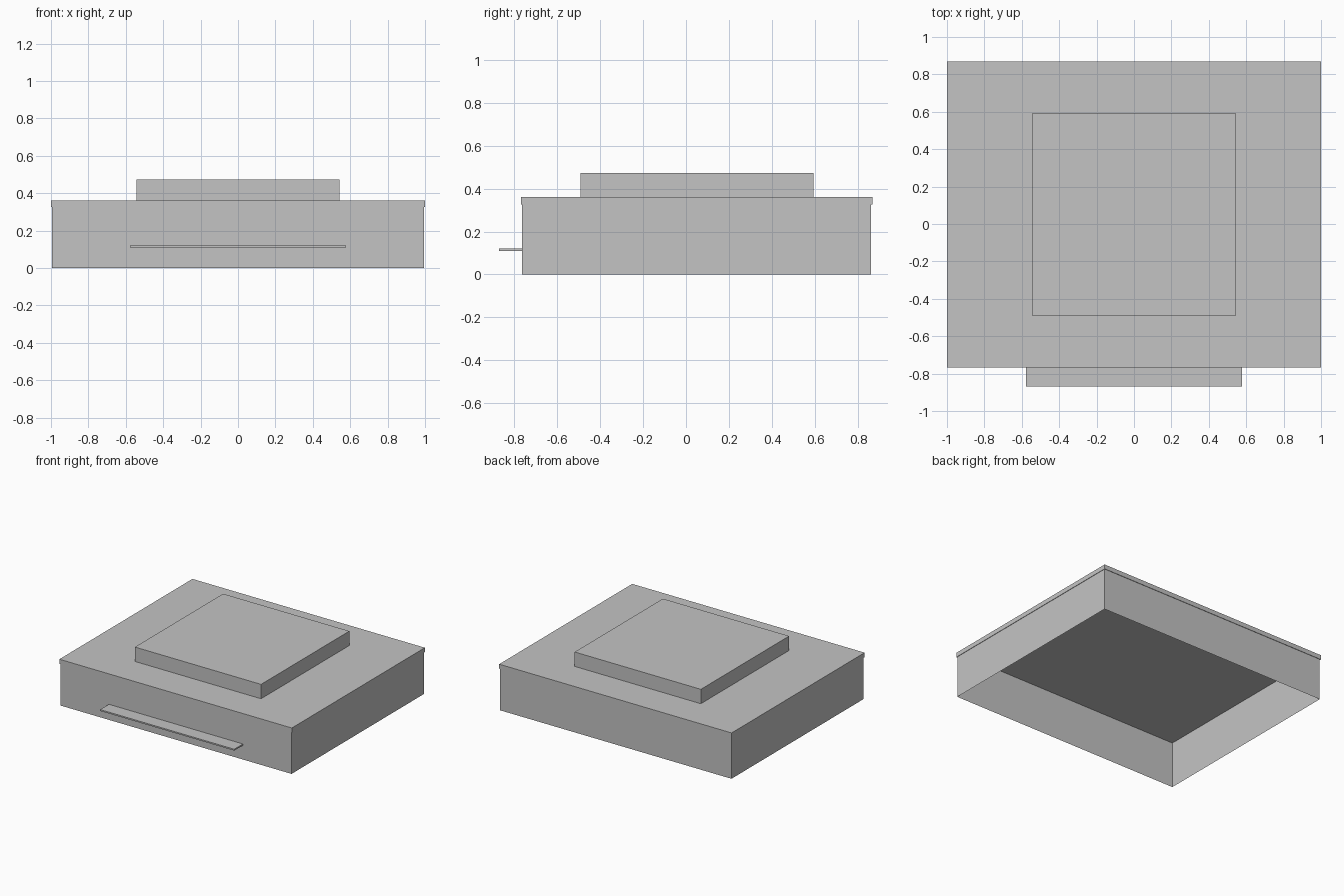
import bpy
import bmesh
from mathutils import Matrix, Vector

old = bpy.data.objects.get("Cube")
if old:
    bpy.data.objects.remove(old, do_unlink=True)

GREY = (0.55, 0.55, 0.55, 1.0)
grey = bpy.data.materials.new("plain grey")
grey.use_nodes = True
grey.diffuse_color = GREY
grey.node_tree.nodes["Principled BSDF"].inputs["Base Color"].default_value = GREY


def block(name, low, high, open_top=False, open_bottom=False, rim=0):
    """Flat-sided box; ends may be open, or the bottom reduced to a narrow rim."""
    low, high = Vector(low), Vector(high)
    bm = bmesh.new()
    bmesh.ops.create_cube(bm, size=1, matrix=Matrix.LocRotScale(
        (low + high) / 2, None, high - low))
    bm.normal_update()
    top = [f for f in bm.faces if f.normal.z > 0.5]
    bottom = [f for f in bm.faces if f.normal.z < -0.5]
    if rim:
        bmesh.ops.inset_region(bm, faces=bottom, thickness=rim)
    unwanted = (top if open_top else []) + (bottom if open_bottom else [])
    if unwanted:
        bmesh.ops.delete(bm, geom=unwanted, context='FACES')
    mesh = bpy.data.meshes.new(name)
    bm.to_mesh(mesh)
    bm.free()
    mesh.materials.append(grey)
    obj = bpy.data.objects.new(name, mesh)
    bpy.context.collection.objects.link(obj)
    return obj


# Thin walls, hollow underneath
block("body_walls", (-0.995, -0.763, 0), (0.995, 0.862, 0.36),
      open_top=True, open_bottom=True)

# Cover with a slightly overhanging lip
block("lid", (-1, -0.767, 0.325), (1, 0.868, 0.36), open_bottom=True, rim=0.005)

# Raised square on the cover
block("raised_platform", (-0.543, -0.492, 0.36), (0.543, 0.593, 0.472),
      open_bottom=True)

# Thin ledge on the front wall
block("front_ledge", (-0.577, -0.87, 0.11), (0.577, -0.763, 0.121))
